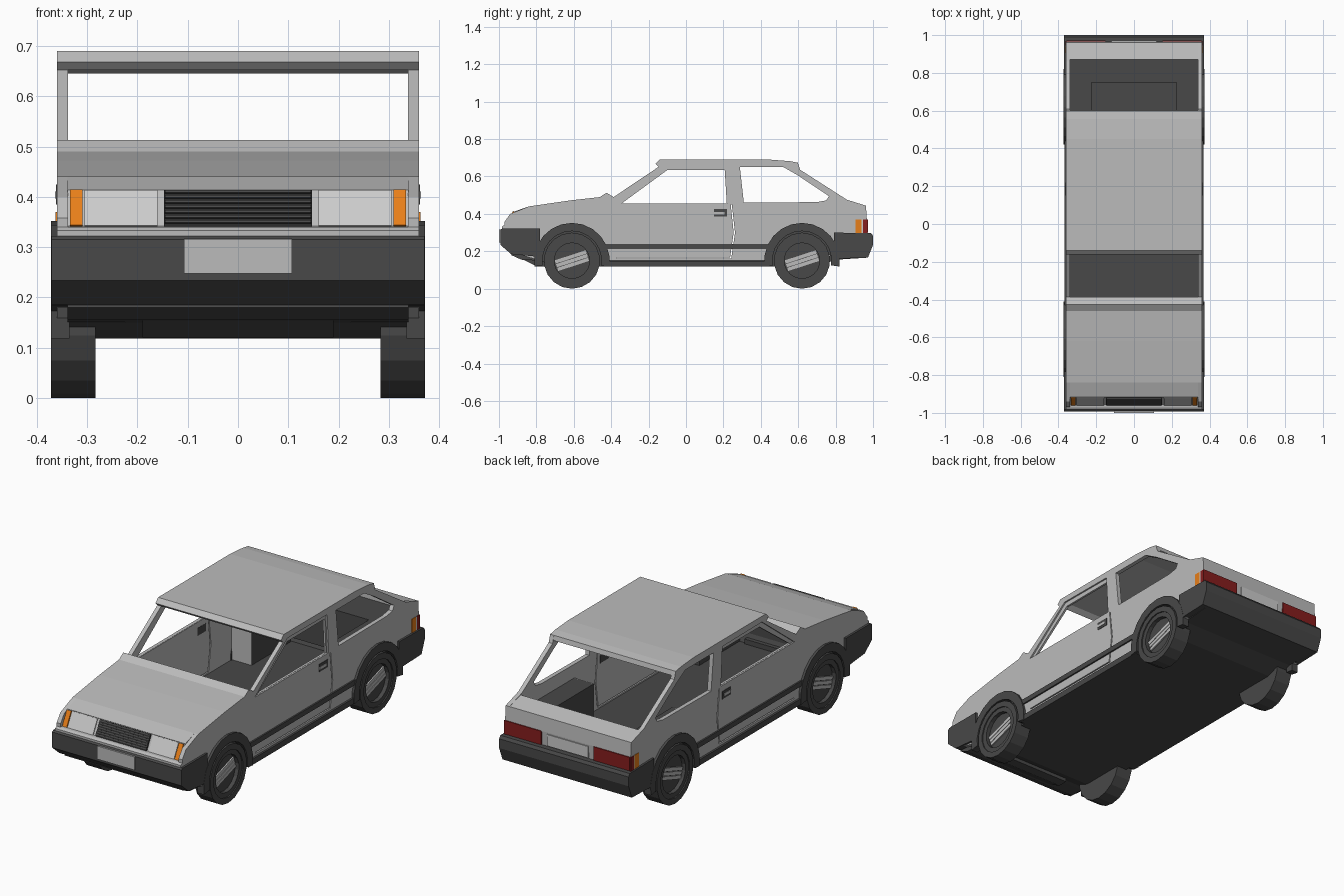
import bpy, bmesh, math
from mathutils import Matrix

if "Cube" in bpy.data.objects:
    bpy.data.objects.remove(bpy.data.objects["Cube"])


def material(name, r, g, b):
    m = bpy.data.materials.new(name)
    m.diffuse_color = (r, g, b, 1)
    m.use_nodes = True
    m.node_tree.nodes["Principled BSDF"].inputs["Base Color"].default_value = m.diffuse_color
    return m


BODY = material("silver_paint", .50, .50, .50)
DARK = material("dark_trim", .065, .065, .065)
BLACK = material("black_grille", .02, .02, .02)
LAMP = material("lamp_glass", .60, .60, .60)
ORANGE = material("orange_lens", .80, .21, .01)
RED = material("red_lens", .24, .013, .013)

# local x, y, z of a flat profile -> world y, z, x
TURN = Matrix(((0, 0, 1, 0), (1, 0, 0, 0), (0, 1, 0, 0), (0, 0, 0, 1)))


def plate(name, loops, x0, x1, mat):
    """Extrude (y, z) loops from x0 to x1; the later loops are holes."""
    cu = bpy.data.curves.new(name, 'CURVE')
    cu.dimensions = '2D'
    cu.fill_mode = 'BOTH'
    cu.extrude = abs(x1 - x0) / 2
    for loop in loops:
        sp = cu.splines.new('POLY')
        sp.points.add(len(loop) - 1)
        for p, (y, z) in zip(sp.points, loop):
            p.co = (y, z, 0, 1)
        sp.use_cyclic_u = True
    tmp = bpy.data.objects.new(name + "_curve", cu)
    bpy.context.collection.objects.link(tmp)
    dg = bpy.context.evaluated_depsgraph_get()
    me = bpy.data.meshes.new_from_object(tmp.evaluated_get(dg))
    bpy.data.objects.remove(tmp)
    me.transform(Matrix.Translation(((x0 + x1) / 2, 0, 0)) @ TURN)
    bm = bmesh.new()
    bm.from_mesh(me)
    bmesh.ops.remove_doubles(bm, verts=bm.verts, dist=1e-5)
    bmesh.ops.recalc_face_normals(bm, faces=bm.faces)
    bm.to_mesh(me)
    bm.free()
    me.materials.clear()
    me.materials.append(mat)
    for f in me.polygons:
        f.material_index = 0
        f.use_smooth = False
    ob = bpy.data.objects.new(name, me)
    bpy.context.collection.objects.link(ob)
    return ob


def pair(name, loops, x0, x1, mat):
    plate(name + "_right", loops, x0, x1, mat)
    plate(name + "_left", loops, -x0, -x1, mat)


def rect(y0, y1, z0, z1):
    return [(y0, z0), (y1, z0), (y1, z1), (y0, z1)]


def arc(cy, r, a0, a1, n, cz=.15):
    return [(cy + r * math.cos(math.radians(a0 + (a1 - a0) * i / n)),
             cz + r * math.sin(math.radians(a0 + (a1 - a0) * i / n))) for i in range(n + 1)]


WHEELS = {"front": -.61, "rear": .62}

# body sides with window openings and door gap
hood = [(-.94, .40), (-.84, .44), (-.62, .472), (-.46, .49), (-.425, .513), (-.387, .49)]
roof = [(-.146, .652), (-.162, .668), (-.14, .69), (.45, .69), (.555, .682), (.598, .674), (.61, .636)]
tail = [(.86, .476), (.962, .444), (.967, .37), (.962, .2)]
outline = ([(-.95, .2), (-.97, .326), (-.97, .358)] + hood + roof + tail
           + arc(.62, .17, 0, 180, 12) + arc(-.61, .17, 0, 180, 12))
front_window = [(-.375, .455), (-.108, .66), (.216, .657), (.228, .455)]
rear_window = [(.288, .652), (.518, .652), (.60, .605), (.764, .495), (.75, .472), (.70, .463), (.309, .46)]
door_gap = [(.245, .45), (.262, .3), (.242, .162), (-.37, .162), (-.37, .168), (.236, .168), (.255, .3), (.239, .45)]
pair("body_side", [outline, front_window, rear_window, door_gap], .338, .36, BODY)

# slightly recessed door window frame
door_hole = [(-.344, .456), (-.098, .636), (.207, .636), (.218, .456)]
door_rim = [(-.385, .453), (-.11, .664), (.222, .661), (.234, .453)]
pair("door_window_frame", [door_rim, door_hole], .341, .352, BODY)

# door handle
pair("door_handle_recess", [rect(.15, .22, .385, .425)], .337, .362, DARK)
pair("door_handle", [rect(.15, .205, .397, .411)], .360, .364, BODY)

# hood with cowl, roof, tail panel
hood_skin = [(-.915, .414)] + hood[1:] + [(-.387, .475), (-.44, .472), (-.62, .455), (-.84, .424), (-.905, .402)]
plate("hood", [hood_skin], -.339, .339, BODY)
plate("roof", [roof[:-1] + [(.604, .65), (.585, .645), (.45, .668), (-.12, .670)]], -.339, .339, BODY)
plate("tail_panel", [[(.87, .469), (.962, .444), (.967, .37), (.962, .28), (.94, .28), (.945, .42), (.88, .447)]],
      -.339, .339, BODY)

# sloping nose panel with lamps and grille laid on it
A, B = (-.917, .414), (-.957, .338)
LEN = math.dist(A, B)
U = ((B[0] - A[0]) / LEN, (B[1] - A[1]) / LEN)
N = (U[1], -U[0])


def on_nose(t0, t1, d0, d1):
    """Profile lying on the nose slope: t along it, d out of it."""
    return [(A[0] + U[0] * LEN * t + N[0] * d, A[1] + U[1] * LEN * t + N[1] * d)
            for t, d in ((t0, d0), (t1, d0), (t1, d1), (t0, d1))]


plate("nose_panel", [on_nose(0, 1, -.02, 0)], -.339, .339, BODY)
plate("nose_lip", [[(-.95, .342), (-.972, .340), (-.983, .333), (-.983, .318), (-.94, .318)]], -.36, .36, BODY)
plate("grille", [on_nose(.02, .98, 0, .003)], -.147, .147, BLACK)
for i in range(7):
    t = .06 + i * .13
    plate("grille_slat_%d" % (i + 1), [on_nose(t, t + .06, .003, .008)], -.145, .145, DARK)
pair("headlamp", [on_nose(.03, .97, 0, .005)], .160, .305, LAMP)
pair("front_indicator", [on_nose(.03, .97, 0, .007)], .309, .334, ORANGE)

# bumpers and number plates
plate("front_bumper", [[(-.78, .322), (-.983, .322), (-.992, .315), (-.992, .234), (-.935, .185), (-.78, .17)]],
      -.371, .371, DARK)
plate("rear_bumper", [[(.79, .30), (.99, .297), (1, .283), (1, .235), (.973, .166), (.79, .16)]],
      -.371, .371, DARK)
plate("front_number_plate", [rect(-1, -.991, .248, .316)], -.107, .107, BODY)
plate("rear_number_plate", [rect(.962, .971, .303, .362)], -.118, .118, LAMP)

# tail lamps wrapping round the corners
pair("tail_lamp", [rect(.96, .972, .300, .370)], .150, .358, RED)
pair("tail_lamp_side", [rect(.946, .970, .298, .370)], .355, .363, RED)
pair("tail_lamp_divider", [rect(.939, .946, .298, .370)], .355, .363, LAMP)
pair("rear_indicator", [rect(.905, .939, .298, .370)], .355, .363, ORANGE)

# floor, front skirt, sills and side mouldings
plate("floor", [[(-.935, .18), (-.88, .155), (-.78, .15), (-.70, .118), (.70, .118), (.80, .155), (.97, .166),
                 (.97, .2), (.78, .2), (.76, .155), (-.76, .155), (-.78, .2), (-.93, .2)]], -.339, .339, DARK)
plate("front_skirt", [[(-.885, .18), (-.87, .155), (-.80, .12), (-.75, .12), (-.75, .18)]], -.19, .19, DARK)
pair("sill", [rect(-.44, .45, .118, .148)], .33, .368, DARK)
pair("side_moulding", [rect(-.44, .45, .212, .238)], .355, .368, DARK)

# load deck and wheel housings inside the cabin
plate("load_deck", [rect(.75, .94, .18, .39)], -.339, .339, DARK)
pair("rear_wheel_housing", [rect(.435, .75, .15, .39)], .225, .339, DARK)
pair("rear_housing_panel", [rect(.43, .435, .156, .39)], .225, .339, BODY)
pair("front_wheel_housing", [rect(-.80, -.43, .15, .36)], .225, .339, DARK)

# wheels and arch flares
for end, cy in WHEELS.items():
    flare = arc(cy, .202, -9, 189, 12) + arc(cy, .158, 189, -9, 12)
    pair(end + "_arch_flare", [flare], .335, .372, DARK)
    ring = lambda r: arc(cy, r, 10, 370, 18)[:-1]
    pair(end + "_tyre", [ring(.15), ring(.12)], .283, .372, DARK)
    pair(end + "_rim", [ring(.121), ring(.095)], .283, .366, DARK)
    pair(end + "_hub", [ring(.096)], .283, .345, DARK)
    # slanted light bars across the hub
    c, s = math.cos(math.radians(18)), math.sin(math.radians(18))
    for k in (-1, 0, 1):
        bar = [(cy + u * c - v * s, .15 + u * s + v * c)
               for u, v in rect(-.087, .087, k * .021 - .009, k * .021 + .009)]
        pair("%s_hub_bar_%d" % (end, k + 2), [bar], .344, .352, BODY)
